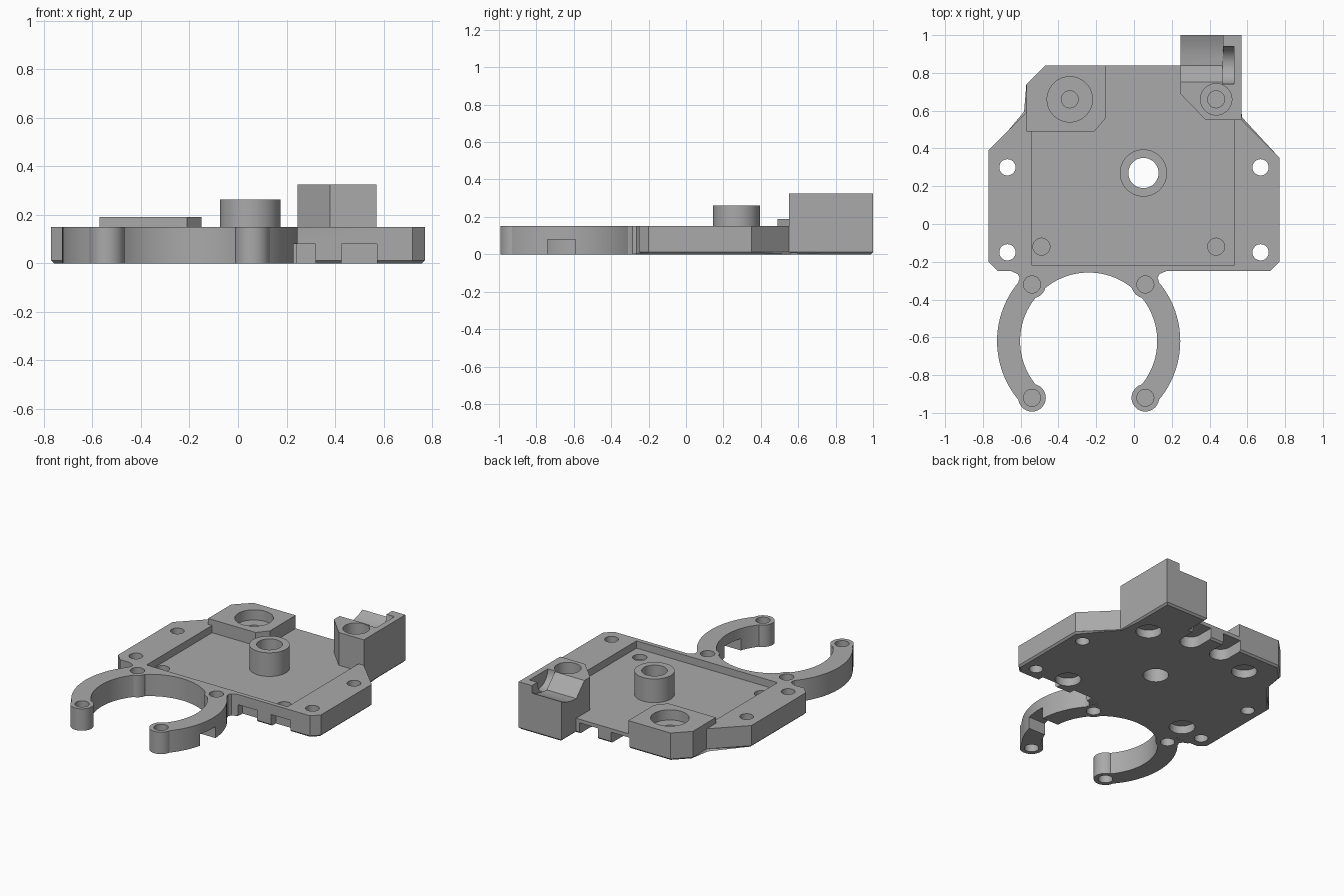
import bpy, bmesh
from math import cos, sin, radians

cube = bpy.data.objects.get("Cube")
if cube:
    bpy.data.objects.remove(cube, do_unlink=True)

grey = bpy.data.materials.new("plain_grey")
grey.use_nodes = True
grey.diffuse_color = (0.4, 0.4, 0.4, 1)
grey.node_tree.nodes["Principled BSDF"].inputs["Base Color"].default_value = (0.4, 0.4, 0.4, 1)


def prism(name, pts, lo, hi, axis="z", chamfer=0):
    """Extrude an outline from lo to hi along an axis."""
    bm = bmesh.new()
    place = (lambda u, v, w: (u, v, w)) if axis == "z" else (lambda u, v, w: (w, u, v))
    a = [bm.verts.new(place(u, v, lo)) for u, v in pts]
    b = [bm.verts.new(place(u, v, hi)) for u, v in pts]
    bottom = bm.faces.new(a[::-1])
    bm.faces.new(b)
    n = len(pts)
    for i in range(n):
        j = (i + 1) % n
        bm.faces.new((a[i], a[j], b[j], b[i]))
    if chamfer:
        bmesh.ops.bevel(bm, geom=list(bottom.edges), offset=chamfer, segments=1, affect="EDGES")
    bmesh.ops.recalc_face_normals(bm, faces=bm.faces[:])
    me = bpy.data.meshes.new(name)
    bm.to_mesh(me)
    bm.free()
    me.materials.append(grey)
    ob = bpy.data.objects.new(name, me)
    bpy.context.collection.objects.link(ob)
    return ob


def arc(cx, cy, r, start=0, end=360, n=40):
    last = n if end - start < 360 else n - 1
    return [(cx + r * cos(radians(start + (end - start) * i / n)),
             cy + r * sin(radians(start + (end - start) * i / n))) for i in range(last + 1)]


def rect(x0, x1, y0, y1):
    return [(x0, y0), (x1, y0), (x1, y1), (x0, y1)]


def combine(target, other, operation):
    m = target.modifiers.new("bool", "BOOLEAN")
    m.operation, m.solver, m.object = operation, "EXACT", other
    bpy.context.view_layer.objects.active = target
    bpy.ops.object.modifier_apply(modifier=m.name)
    bpy.data.objects.remove(other, do_unlink=True)


def add(*args, **kw):
    combine(body, prism("piece", *args, **kw), "UNION")


def cut(*args, **kw):
    combine(body, prism("cutter", *args, **kw), "DIFFERENCE")


T = 0.15       # plate thickness
FLOOR = 0.10   # pocket floor

# Base plate with clipped corners
body = prism("mounting_plate", [
    (-0.72, -0.25), (0.72, -0.25), (0.77, -0.20), (0.77, 0.35), (0.56, 0.56), (0.56, 0.84),
    (-0.47, 0.84), (-0.57, 0.74), (-0.57, 0.59), (-0.77, 0.39), (-0.77, -0.20)], 0, T, chamfer=0.012)

# Open ring clamp with round ends and fillets against the plate
CX, CY = -0.24, -0.62
add(arc(CX, CY, 0.485, -45, 225, 72) + arc(CX, CY, 0.363, -45, 225, 72)[::-1], 0, T)
clamp_points = [(CX + sx * 0.3, CY + sy * 0.3) for sx in (-1, 1) for sy in (-1, 1)]
for x, y in clamp_points:
    add(arc(x, y, 0.073), 0, T)
fillet = [(0.28, -0.24), (0.28, -0.31), (0.37, -0.31), (0.365, -0.285),
          (0.375, -0.265), (0.41, -0.25), (0.41, -0.24)]
for s in (-1, 1):
    add([(CX + s * u, v) for u, v in fillet], 0.001, T)

# Shallow pocket open to the back
cut(rect(-0.54, 0.53, -0.22, 0.9), FLOOR, 0.4)

# Raised pad, corner block and central boss
add([(-0.57, 0.49), (-0.21, 0.49), (-0.15, 0.56), (-0.15, 0.84), (-0.47, 0.84), (-0.57, 0.74)], 0.05, 0.19)
add([(0.38, 0.55), (0.57, 0.55), (0.57, 1), (0.245, 1), (0.245, 0.69)], 0, 0.325, chamfer=0.012)
add(arc(0.05, 0.27, 0.125, n=56), 0.05, 0.262)

# Curved groove and round slot in the top of the block
cut([(0.75, 0.326), (0.84, 0.235), (0.9, 0.24), (0.95, 0.252), (1.01, 0.278), (1.01, 0.4), (0.75, 0.4)],
    0.2, 0.47, axis="x")
cut(arc(0.84, 0.326, 0.1), 0.469, 0.53, axis="x")

# Through holes
cut(arc(0.05, 0.27, 0.08, n=48), -0.1, 0.5)
for x in (-0.67, 0.67):
    for y in (-0.15, 0.30):
        cut(arc(x, y, 0.043, n=32), -0.1, 0.5)

# Screw holes: a bore from above, a recess from below, a thin web between
screws = [(x, y, 0.045) for x, y in clamp_points]
screws += [(-0.49, -0.12, 0.08), (0.435, -0.12, 0.08), (-0.34, 0.66, 0.08), (0.435, 0.66, 0.08)]
for x, y, r in screws:
    cut(arc(x, y, 0.045, n=32), 0.065, 0.5)
    cut(arc(x, y, r, n=32), -0.1, 0.055)

# Wide counterbores in the pad and block
cut(arc(-0.34, 0.66, 0.12, n=48), 0.12, 0.5)
cut(arc(0.435, 0.66, 0.083, n=48), 0.22, 0.5)

# Underside slots along the back edge, front edge and clamp arm
for x in (0.15, -0.09):
    cut([(x + 0.07, 0.9)] + arc(x, 0.73, 0.07, 0, -180, 16) + [(x - 0.07, 0.9)], -0.1, 0.075)
for x in (0.247, 0.5):
    cut(rect(x - 0.073, x + 0.073, -0.252, -0.2), -0.1, 0.08)
cut(rect(0.05, 0.3, -0.74, -0.592), -0.1, 0.08)

# Smooth the round walls, keep hard edges
bpy.context.view_layer.update()
body.select_set(True)
bpy.context.view_layer.objects.active = body
bpy.ops.object.shade_smooth_by_angle(angle=radians(25))
